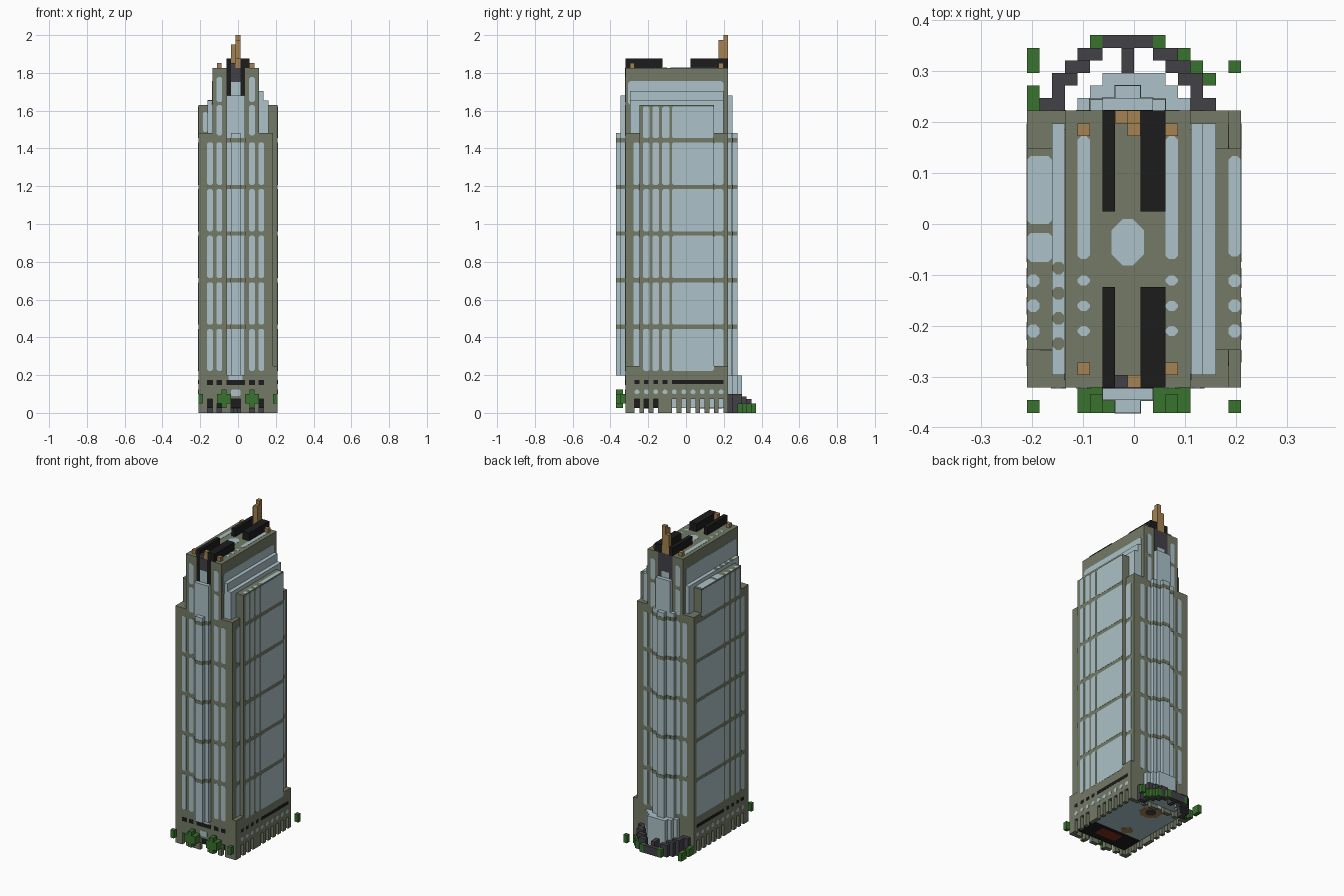
import bpy, bmesh
from mathutils import Vector

cube = bpy.data.objects.get("Cube")
if cube:
    bpy.data.objects.remove(cube)

U = 2 / 81                                   # one block
ORIGIN = Vector((-8.5, -15, 0))


def material(name, *srgb):
    lin = [((c / 255 + 0.055) / 1.055) ** 2.4 for c in srgb] + [1]
    m = bpy.data.materials.new(name)
    m.use_nodes = True
    m.diffuse_color = lin
    m.node_tree.nodes["Principled BSDF"].inputs["Base Color"].default_value = lin
    return m


STONE = material("olive stone", 115, 122, 102)
GLASS = material("pale blue glass", 172, 194, 200)
BLACK = material("black", 28, 28, 28)
GREY = material("dark grey", 66, 65, 70)
BRONZE = material("bronze", 164, 130, 82)
GREEN = material("leaf green", 58, 114, 46)
RED = material("dull red", 130, 44, 32)


def finish(name, bm, mat):
    for v in bm.verts:
        v.co = (v.co + ORIGIN) * U
    bmesh.ops.recalc_face_normals(bm, faces=bm.faces)
    mesh = bpy.data.meshes.new(name)
    bm.to_mesh(mesh)
    bm.free()
    mesh.materials.append(mat)
    bpy.context.collection.objects.link(bpy.data.objects.new(name, mesh))


def boxes(name, mat, items):
    """Boxes given as x0, x1, y0, y1, z0, z1 in blocks."""
    bm = bmesh.new()
    for x0, x1, y0, y1, z0, z1 in items:
        for v in bmesh.ops.create_cube(bm, size=1)["verts"]:
            v.co = Vector((x0 if v.co.x < 0 else x1,
                           y0 if v.co.y < 0 else y1,
                           z0 if v.co.z < 0 else z1))
    finish(name, bm, mat)


def plates(name, mat, axis, plane, out, rects, cut=0.3):
    """Thin plates with clipped corners on the plane axis = plane."""
    bm = bmesh.new()
    for a0, a1, b0, b1 in rects:
        c = min(cut, (a1 - a0) * 0.4, (b1 - b0) * 0.4)
        ring = [(a0 + c, b0), (a1 - c, b0), (a1, b0 + c), (a1, b1 - c),
                (a1 - c, b1), (a0 + c, b1), (a0, b1 - c), (a0, b0 + c)]
        verts = []
        for a, b in ring:
            co = [a, b]
            co.insert(axis, plane - 0.05 * out)
            verts.append(bm.verts.new(co))
        face = bm.faces.new(verts)
        top = bmesh.ops.extrude_face_region(bm, geom=[face])["geom"]
        for v in top:
            if isinstance(v, bmesh.types.BMVert):
                v.co[axis] += 0.1 * out
    finish(name, bm, mat)


BANDS = [18, 28, 38, 48, 58]
FLOORS = [(9, 18)] + [(b + .9, b + 10) for b in BANDS[:-1]]


def grid(columns, floors):
    return [(a, b, lo, hi) for a, b in columns for lo, hi in floors]


# Tower masses
boxes("main_body", STONE, [(0, 16, 2, 24, 3, 60)])
boxes("base_storey", STONE, [(0, 17, 2, 24, 3, 10)])
boxes("central_tower", STONE, [(3, 13, 2, 24, 59, 74)])
boxes("side_slabs", STONE, [(14, 17, 5, 21, 9, 66), (0, 2, 5, 21, 59, 66)])
boxes("setback_steps", GLASS, [(13, 14, 3, 23, 59, 69), (14, 15, 3, 23, 59, 67),
                               (2, 3, 3, 23, 59, 67)])
plates("step_top_bars", STONE, 2, 67, 1, [(2, 3, y, y + 1) for y in (5, 7, 9, 11)])
plates("slab_front_glass", GLASS, 1, 5, -1, [(1, 2, 60.2, 64.5)])

# Bay windows with stone bands
bays = [(6, 10, 1, 2, 8, 68), (7, 9, 0, 1, 8, 60), (6, 10, 24, 25, 8, 68),
        (5, 11, 24, 24.9, 8, 60), (7, 9, 25, 26, 8, 60)]
boxes("bay_windows", GLASS, bays)
boxes("bay_bands", STONE, [(x0 - .06, x1 + .06, y0 - .06, y1 + .06, b, b + .9)
                           for x0, x1, y0, y1, z0, z1 in bays for b in BANDS])
boxes("rear_lobby", GLASS, [(4, 13, 24, 25, 1, 8), (5, 12, 25, 26, 1, 8),
                            (6, 11, 26, 27, 1, 8)])

# Front and rear windows
strips = [(1.9, 3.1), (3.9, 5.1), (10.9, 12.1), (12.9, 14.1)]
for side, plane, out, fin, sill in (("front", 2, -1, BLACK, 71), ("rear", 24, 1, GREY, 69.5)):
    plates(side + "_windows", GLASS, 1, plane, out, grid(strips, FLOORS))
    plates(side + "_upper_windows", GLASS, 1, plane, out,
           grid(strips[1:3], [(59.5, 66), (66.7, 72)]))
    plates(side + "_crown_glass", GLASS, 1, plane, out, [(7, 9, 68, sill)], 0)
    plates(side + "_crown_centre", GREY, 1, plane, out, [(7, 9, sill, 74)], 0)
    plates(side + "_crown_fins", fin, 1, plane, out, [(6, 7, 68, 74), (9, 10, 68, 74)], 0)
plates("front_vents", BLACK, 1, 2, -1, [(a, b, 6, 7) for a, b in strips + [(6, 10)]], 0)
plates("front_entrance_glass", GLASS, 1, 2, -1, [(6.5, 9.5, 7, 8.2), (7, 9, 3.6, 5)], 0.2)

# Side windows: narrow strips toward the front, one broad pane toward the rear
ribs = [(5.8, 7.2), (7.8, 9.2), (9.9, 11.5)]
plates("left_slab_windows", GLASS, 0, 17, 1,
       grid(ribs + [(12, 21)], FLOORS + [(58.9, 65.7)]))
plates("left_corner_windows", GLASS, 0, 16, 1, grid([(3.7, 5), (21, 23)], FLOORS))
plates("right_windows", GLASS, 0, 0, -1, grid([(3.7, 5.1)] + ribs + [(12, 23)], FLOORS))
plates("right_top_windows", GLASS, 0, 0, -1, grid(ribs + [(12, 20.9)], [(58.9, 65.7)]))
for side, plane, base, out in (("left", 13, 17, 1), ("right", 3, 0, -1)):
    plates(side + "_tower_glass", GLASS, 0, plane, out, [(2.6, 23, 66, 71.2)], 0.5)
    plates(side + "_base_vent", BLACK, 0, base, out,
           [(y, y + 1, 6.2, 7) for y in (4, 6, 8, 10)] + [(12, 23, 6.2, 7)], 0)
    plates(side + "_base_lights", GLASS, 0, base, out,
           [(y, y + 1, 4, 5) for y in range(4, 23, 2)])

# Open ground floor with pillars
pillars = []
for x in (0, 16):
    pillars += [(x, x + 1, y, y + 1, 0, 3) for y in range(3, 24, 2)]
    pillars.append((x, x + 1, 9, 11, 0, 3))
for y in (2, 23):
    pillars += [(a, b, y, y + 1, 0, 3)
                for a, b in ((0, 2), (3, 4), (5, 7), (9, 11), (12, 13), (14, 17))]
boxes("ground_pillars", STONE, pillars)
boxes("lobby_core", GLASS, [(1.5, 15.5, 9, 23, 1, 3)])
boxes("entrance_core", BLACK, [(1.5, 15.5, 3.2, 9, 1, 3)])
plates("lobby_rug", RED, 2, 1, -1, [(6, 12, 5, 8)])
plates("lobby_floor_rings", BRONZE, 2, 1, -1, [(5.5, 10.5, 18, 22.8), (5.5, 8.5, 9.2, 12)], 1.4)
plates("lobby_floor_centre", GREY, 2, 0.95, -1, [(6.7, 9.3, 19.2, 21.6)], 0.8)

# Roof
roof = []
for y0, y1 in ((2, 10), (16, 24)):
    roof += [(6, 7, y0, y1, 74, 76), (9, 11, y0, y1, 74, 76)]
boxes("roof_units", BLACK, roof)
plates("roof_skylight", GLASS, 2, 74, 1, [(6.7, 9.3, 11.7, 15.4)], 0.9)
plates("roof_strips", GLASS, 2, 74, 1,
       [(x, x + 1, a, b) for x in (4, 11)
        for a, b in ((12.2, 22), (10.1, 10.9), (8.1, 8.9), (6.1, 6.9))])
plates("slab_top_glass", GLASS, 2, 66, 1,
       [(0, 2, 15, 20.4), (0, 2, 12, 14.3), (16, 17, 12.4, 20.4)]
       + [(x, x + 1, y, y + 1) for x in (0, 16) for y in (6, 8, 10)])
boxes("roof_finials", BRONZE, [(x, x + 1, y, y + 1, 74, 75)
                               for x in (4, 11) for y in (3, 22)] + [(8, 9, 2, 3, 74, 76)])
boxes("front_roof_block", GREY, [(7, 8, 2, 3, 74, 75)])
boxes("spire", BRONZE, [(8, 9, 23, 24, 74, 81), (8, 9, 22, 23, 74, 80),
                        (7, 8, 23, 24, 74, 79)])

# Stepped arc wall behind the building, mirrored about the tower axis
arc = [(6, 10, 29, 30, 0, 2), (7.5, 8.5, 27, 29, 0, 3)]
for x0, x1, y, h in ((1, 3, 24, 4), (2, 3, 25, 4), (2, 4, 26, 4), (3, 5, 27, 3.5),
                     (4, 6, 28, 3)):
    arc += [(x0, x1, y, y + 1, 0, h), (16 - x1, 16 - x0, y, y + 1, 0, h)]
boxes("rear_arc_wall", GREY, arc)

# Planting
shrubs = [(x, x + 1, 0, 1, 2, 4) for x in (0, 16)]
for x in (4, 10):
    shrubs += [(x, x + 3, 0, 2, 2, 4), (x + 1, x + 2, 0, 1.5, 1, 5)]
boxes("front_shrubs", GREEN, shrubs)
boxes("rear_shrubs", GREEN, [(x, x + 1, y, y + d, 0, 2) for x, y, d in
                             ((0, 24, 2), (0, 27, 2), (16, 27, 1), (5, 29, 1),
                              (10, 29, 1), (12, 28, 1), (13, 27, 1), (14, 26, 1))])
